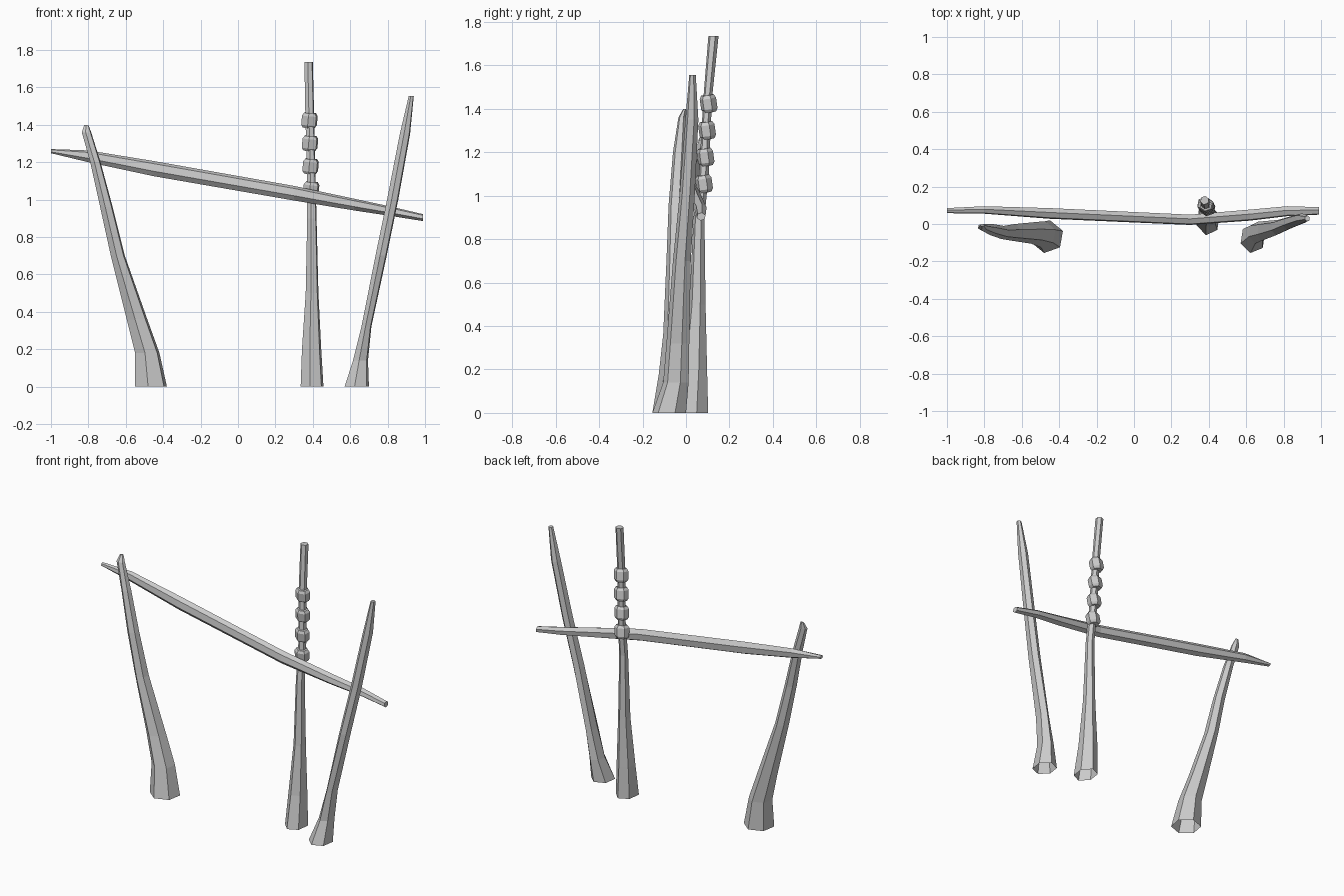
import bpy
import bmesh
import math
from mathutils import Matrix, Vector

cube = bpy.data.objects.get("Cube")
if cube:
    bpy.data.objects.remove(cube, do_unlink=True)

# One plain grey for all the timber and rope
grey = bpy.data.materials.new("weathered grey")
grey.use_nodes = True
tone = (0.6, 0.6, 0.6, 1)
grey.diffuse_color = tone
grey.node_tree.nodes["Principled BSDF"].inputs["Base Color"].default_value = tone


def unit_polygon(sides, phase):
    """Polygon stretched to fill the square from zero to one."""
    angles = [math.radians(phase) + math.tau * i / sides for i in range(sides)]
    us = [math.cos(a) for a in angles]
    vs = [math.sin(a) for a in angles]
    fit = lambda values: [(v - min(values)) / (max(values) - min(values)) for v in values]
    return list(zip(fit(us), fit(vs)))


def finish(name, bm):
    bmesh.ops.recalc_face_normals(bm, faces=bm.faces)
    mesh = bpy.data.meshes.new(name)
    bm.to_mesh(mesh)
    bm.free()
    mesh.materials.append(grey)
    obj = bpy.data.objects.new(name, mesh)
    bpy.context.collection.objects.link(obj)
    return obj


def loft(name, sections, place, sides=6, phase=0, cap_start=False):
    """Hewn timber: each section is (distance, low u, high u, low v, high v)."""
    bm = bmesh.new()
    outline = unit_polygon(sides, phase)
    rings = []
    for d, u0, u1, v0, v1 in sections:
        rings.append([bm.verts.new(place(d, u0 + (u1 - u0) * u, v0 + (v1 - v0) * v))
                      for u, v in outline])
    for low, high in zip(rings, rings[1:]):
        for i in range(sides):
            j = (i + 1) % sides
            bm.faces.new((low[i], low[j], high[j], high[i]))
    bm.faces.new(rings[-1])
    if cap_start:
        bm.faces.new(rings[0])
    return finish(name, bm)


def upright(d, u, v):
    return Vector((u, v, d))


def lengthwise(d, u, v):
    return Vector((d, u, v))


# Leaning posts, open at the foot
loft("right_post", [
    (0, -.55, -.38, -.155, .02),
    (.18, -.55, -.42, -.125, .015),
    (.36, -.595, -.485, -.105, .01),
    (.7, -.68, -.605, -.09, 0),
    (.96, -.737, -.67, -.08, -.01),
    (1.2, -.79, -.735, -.06, 0),
    (1.36, -.835, -.785, -.035, 0),
    (1.4, -.822, -.8, -.012, 0),
], upright, phase=20)

loft("left_post", [
    (0, .57, .7, -.155, 0),
    (.14, .615, .695, -.105, .012),
    (.32, .66, .713, -.09, .015),
    (.7, .735, .795, -.06, .022),
    (1, .797, .857, -.03, .04),
    (1.35, .865, .92, -.003, .057),
    (1.555, .913, .94, .015, .045),
], upright, phase=20)

# Tall middle post
loft("middle_post", [
    (0, .335, .457, -.06, .102),
    (.2, .342, .445, -.02, .097),
    (.5, .362, .43, .015, .09),
    (.9, .37, .42, .035, .085),
    (1.1, .37, .415, .06, .105),
    (1.45, .36, .407, .08, .12),
    (1.735, .355, .4, .103, .15),
], upright, phase=20)

# Crossbeam
loft("crossbeam", [
    (-1, .058, .085, 1.248, 1.27),
    (-.8, .055, .095, 1.2, 1.263),
    (-.45, .028, .085, 1.125, 1.206),
    (.3, -.005, .05, .995, 1.073),
    (.62, .018, .077, .942, 1.005),
    (.82, .042, .095, .912, .962),
    (.99, .05, .09, .885, .922),
], lengthwise, phase=20, cap_start=True)


# Rope bands around the middle post
def rope_band(name, x, y, z):
    bm = bmesh.new()
    rows = []
    tilt = Matrix.Rotation(math.radians(8), 3, "X") @ Matrix.Rotation(math.radians(5), 3, "Y")
    for height, radius in ((-.04, .032), (-.025, .042), (.025, .042), (.04, .032)):
        row = []
        for u, v in unit_polygon(6, 20):
            point = Vector(((u * 2 - 1) * radius, (v * 2 - 1) * radius * .9, height))
            row.append(bm.verts.new(tilt @ point + Vector((x, y, z))))
        rows.append(row)
    for low, high in zip(rows, rows[1:]):
        for i in range(6):
            j = (i + 1) % 6
            bm.faces.new((low[i], low[j], high[j], high[i]))
    bm.faces.new(rows[0])
    bm.faces.new(rows[-1])
    finish(name, bm)


for i in range(4):
    rope_band(f"rope_band_{i + 1}", .391 - .003 * i, .083 + .007 * i, 1.055 + .123 * i)
